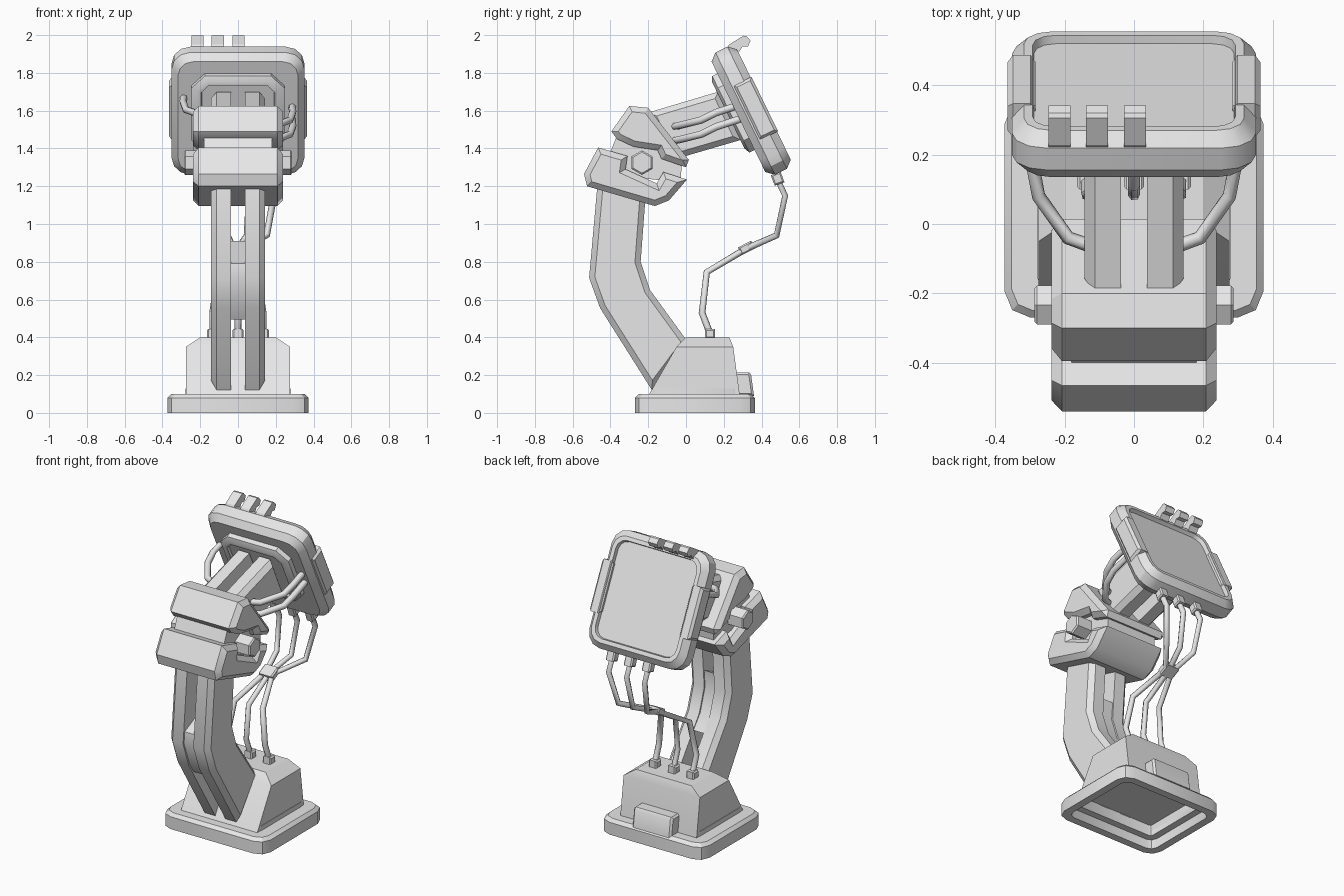
import bpy, bmesh
from math import radians, cos, sin, pi
from mathutils import Vector, Matrix

old = bpy.data.objects.get("Cube")
if old:
    bpy.data.objects.remove(old)

GREY = (0.8, 0.8, 0.8, 1)
mat = bpy.data.materials.new("light grey")
mat.use_nodes = True
mat.diffuse_color = GREY
mat.node_tree.nodes["Principled BSDF"].inputs["Base Color"].default_value = GREY
built = []


def finish(name, bm, matrix=None):
    bmesh.ops.recalc_face_normals(bm, faces=bm.faces)
    mesh = bpy.data.meshes.new(name)
    bm.to_mesh(mesh)
    bm.free()
    mesh.materials.append(mat)
    obj = bpy.data.objects.new(name, mesh)
    if matrix:
        obj.matrix_world = matrix
    bpy.context.collection.objects.link(obj)
    built.append(obj)
    return obj


def loft(name, rings, matrix=None, first_cap=True):
    """Bridge rings of points; the last ring is always capped."""
    bm = bmesh.new()
    rows = [[bm.verts.new(p) for p in ring] for ring in rings]
    for a, b in zip(rows, rows[1:]):
        for i in range(len(a)):
            j = (i + 1) % len(a)
            bm.faces.new((a[i], a[j], b[j], b[i]))
    if first_cap:
        bm.faces.new(rows[0])
    bm.faces.new(rows[-1])
    return finish(name, bm, matrix)


def round_rect(hx, hy, z, r, seg, inset=0, cy=0):
    hx, hy, r = hx - inset, hy - inset, max(r - inset * 0.6, 0.015)
    pts = []
    for k, (sx, sy) in enumerate([(1, 1), (-1, 1), (-1, -1), (1, -1)]):
        for s in range(seg + 1):
            a = pi / 2 * (k + s / seg)
            pts.append((sx * (hx - r) + r * cos(a), cy + sy * (hy - r) + r * sin(a), z))
    return pts


def prism(name, profile, x0, x1, chamfer=0.0, matrix=None):
    """Extrude a side profile along x and chamfer its outermost rims."""
    bm = bmesh.new()
    rows = [[bm.verts.new((x, y, z)) for y, z in profile] for x in (x0, x1)]
    n = len(profile)
    for i in range(n):
        j = (i + 1) % n
        bm.faces.new((rows[0][i], rows[0][j], rows[1][j], rows[1][i]))
    for row in rows:
        bm.faces.new(row)
    bmesh.ops.recalc_face_normals(bm, faces=bm.faces)
    if chamfer:
        far = max(abs(x0), abs(x1)) - 1e-4
        rim = [e for e in bm.edges if all(abs(v.co.x) > far for v in e.verts)
               and e.verts[0].co.x * e.verts[1].co.x > 0]
        bmesh.ops.bevel(bm, geom=rim, offset=chamfer, segments=1, affect='EDGES')
    return finish(name, bm, matrix)


def block(name, size, matrix, chamfer=0.008):
    x, y, z = (s / 2 for s in size)
    return prism(name, [(-y, -z), (y, -z), (y, z), (-y, z)], -x, x, chamfer, matrix)


def cable(name, points, radius):
    curve = bpy.data.curves.new(name, 'CURVE')
    curve.dimensions = '3D'
    curve.bevel_depth = radius
    curve.bevel_resolution = 1
    curve.use_fill_caps = True
    spline = curve.splines.new('POLY')
    spline.points.add(len(points) - 1)
    for p, co in zip(spline.points, points):
        p.co = (*co, 1)
    curve.materials.append(mat)
    bpy.context.collection.objects.link(bpy.data.objects.new(name, curve))


# Base plate with a recessed underside, and the pedestal shell
steps = [(0.095, 0.1), (0.02, 0.1), (0, 0.08), (0, 0), (0.05, 0), (0.05, 0.06),
         (0.095, 0.06), (0.095, 0.13)]
loft("base_plate", [round_rect(0.373, 0.317, z, 0.075, 2, i, 0.047) for i, z in steps],
     first_cap=False)
levels = [(0.09, 0.275, -0.2, 0.285), (0.35, 0.275, -0.05, 0.25), (0.4, 0.2, 0, 0.23)]
loft("pedestal", [[(-h, a, z), (h, a, z), (h, b, z), (-h, b, z)] for z, h, a, b in levels],
     first_cap=False)
prism("rear_box", [(0.25, 0.09), (0.25, 0.215), (0.335, 0.215), (0.345, 0.2), (0.36, 0.09)],
      -0.14, 0.14, 0.012)

# Curved column: two rails with a slotted web between them
column = [(-0.465, 1.25), (-0.513, 0.715), (-0.455, 0.555), (-0.18, 0.12),
          (0.01, 0.375), (-0.19, 0.65), (-0.24, 0.8), (-0.21, 1.2)]
web = [(-0.496, 0.79), (-0.503, 0.715), (-0.446, 0.56), (-0.405, 0.495),
       (-0.13, 0.56), (-0.2, 0.65), (-0.25, 0.8), (-0.24, 0.91)]
upper = [(-0.2, 1.59), (0.17, 1.7), (0.29, 1.445), (-0.07, 1.34)]
for side, word in ((1, "left"), (-1, "right")):
    prism(word + "_column_rail", column, side * 0.037, side * 0.143, 0.03)
    prism(word + "_arm_rail", upper, side * 0.037, side * 0.143, 0.03)
prism("column_web", web, -0.04, 0.04)

# Elbow: two jaws, inner core and hexagonal bolt
lower_jaw = [(-0.465, 1.405), (-0.31, 1.36), (-0.32, 1.29), (-0.155, 1.215), (-0.12, 1.275),
             (0.005, 1.235), (-0.09, 1.125), (-0.165, 1.095), (-0.524, 1.2), (-0.54, 1.265)]
upper_jaw = [(-0.395, 1.49), (-0.3, 1.625), (-0.2, 1.615), (0.015, 1.34),
             (0, 1.3), (-0.13, 1.345), (-0.15, 1.39), (-0.28, 1.41), (-0.365, 1.45)]
core = [(-0.41, 1.36), (-0.36, 1.48), (-0.02, 1.34), (-0.03, 1.22), (-0.3, 1.25)]
prism("elbow_lower_jaw", lower_jaw, -0.238, 0.238, 0.03)
prism("elbow_upper_jaw", upper_jaw, -0.238, 0.238, 0.03)
prism("elbow_core", core, -0.18, 0.18)
bolt = [(-0.233 + 0.065 * cos(a * pi / 3 + pi / 2), 1.325 + 0.065 * sin(a * pi / 3 + pi / 2))
        for a in range(6)]
prism("elbow_bolt", bolt, -0.287, 0.287, 0.008)

# Tilted display: local x across, y up the panel, z out of the screen
out = Vector((0, 0.899, 0.438))
up = Vector((0, -0.438, 0.899))
tilt = Matrix(((-1, 0, 0, 0), (0, up.y, out.y, 0.345), (0, up.z, out.z, 1.6), (0, 0, 0, 1)))
shell = [(0.035, -0.075), (0, -0.035), (0, 0.035), (0.035, 0.075), (0.06, 0.075), (0.064, 0.05)]
loft("display", [round_rect(0.352, 0.36, w, 0.1, 3, i) for i, w in shell], tilt)
mount = [(0, -0.07), (0, -0.105), (0.03, -0.12), (0.05, -0.12), (0.055, -0.105)]
loft("display_mount", [round_rect(0.245, 0.225, w, 0.07, 1, i, 0.03) for i, w in mount], tilt)
for side, word in ((1, "left"), (-1, "right")):
    clip = Matrix.Translation((-side * 0.324, 0.0, 0.026))
    block(word + "_display_clip", (0.08, 0.32, 0.108), tilt @ clip, 0.015)

# Hooks on the top edge
hook = [(0.215, 1.925), (0.228, 1.95), (0.305, 1.997), (0.32, 1.995),
        (0.342, 1.97), (0.328, 1.94), (0.3, 1.94), (0.28, 1.91)]
for x, word in ((-0.215, "right"), (-0.107, "middle"), (0.003, "left")):
    prism(word + "_top_hook", hook, x - 0.032, x + 0.032)

# Hanging cables with plugs at both ends, gathered by a clip
drop = [(0.478, 1.25), (0.525, 1.15), (0.48, 0.94), (0.32, 0.87),
        (0.11, 0.745), (0.085, 0.53), (0.127, 0.42)]
for k, word in ((-1, "right"), (0, "middle"), (1, "left")):
    top, low = 0.06 + 0.13 * k, 0.135 * k
    xs = [top, top, top * 0.8, 0.024 * k, low * 0.75, low, low]
    cable(word + "_hanging_cable", [(x, y, z) for x, (y, z) in zip(xs, drop)], 0.018)
    block(word + "_display_plug", (0.058, 0.055, 0.06),
          Matrix.Translation((top, 0.485, 1.24)) @ Matrix.Rotation(radians(20), 4, 'X'))
    block(word + "_pedestal_plug", (0.058, 0.055, 0.05), Matrix.Translation((low, 0.127, 0.42)))
block("cable_clip", (0.1, 0.078, 0.046),
      Matrix.Translation((0.0, 0.32, 0.873)) @ Matrix.Rotation(radians(27), 4, 'X'))

# Side cables from the elbow to the back of the display
for side, lift, name in ((1, 0, "left_low_arm_cable"), (1, 0.075, "left_high_arm_cable"),
                         (-1, 0.13, "right_arm_cable")):
    path = [(0.12, -0.065, 1.44), (0.19, -0.04, 1.445), (0.275, 0.08, 1.475),
            (0.29, 0.16, 1.515), (0.285, 0.3, 1.56)]
    cable(name, [(side * x, y, z + lift) for x, y, z in path], 0.02)

# Soft shading across shallow bends
for obj in bpy.context.selected_objects:
    obj.select_set(False)
for obj in built:
    obj.select_set(True)
bpy.context.view_layer.objects.active = built[0]
bpy.ops.object.shade_smooth_by_angle(angle=radians(30))
